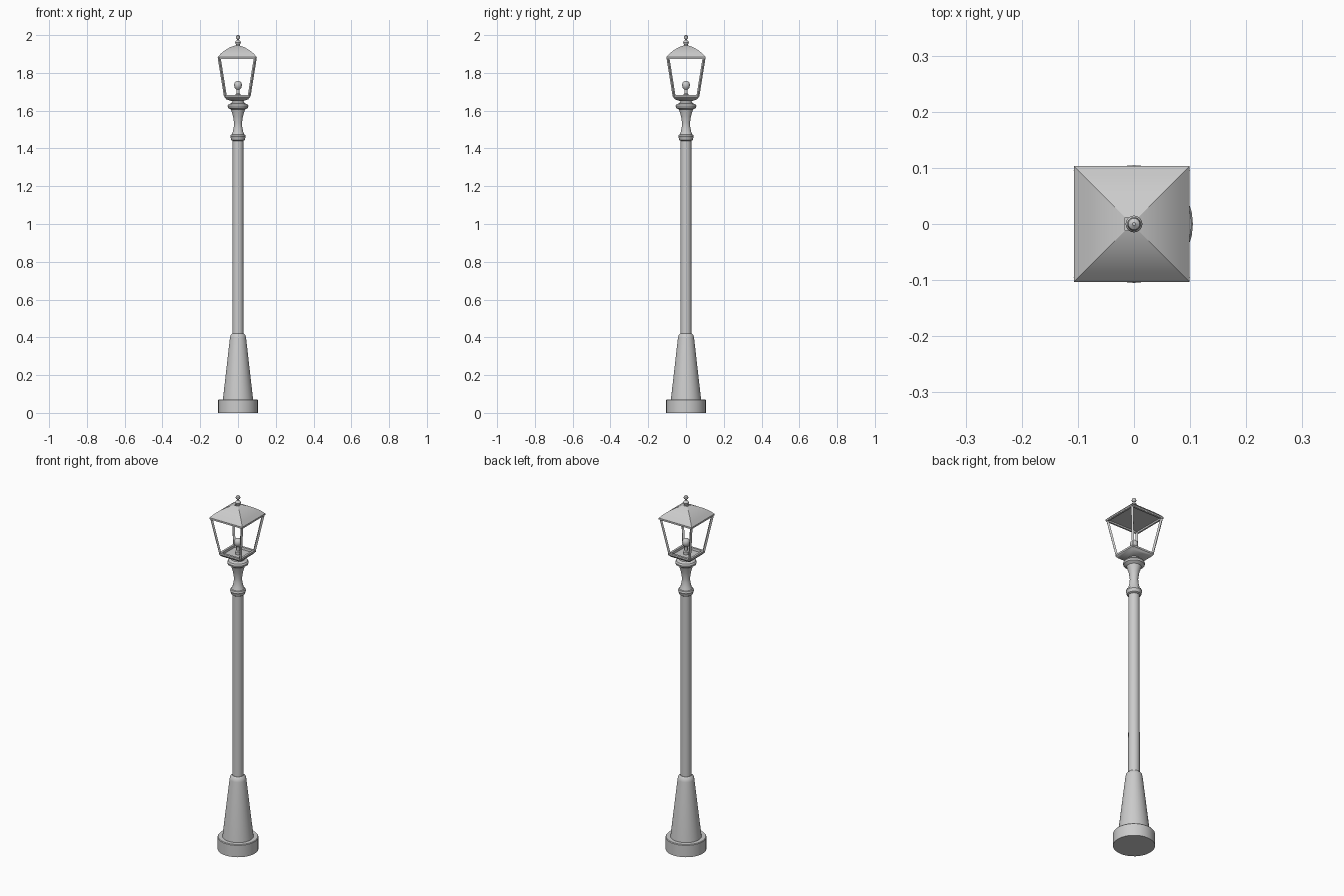
import bpy, bmesh, math
from mathutils import Vector

cube = bpy.data.objects.get("Cube")
if cube:
    bpy.data.objects.remove(cube, do_unlink=True)

metal = bpy.data.materials.new("grey_metal")
metal.use_nodes = True
GREY = (0.6, 0.6, 0.6, 1)
metal.diffuse_color = GREY
metal.node_tree.nodes["Principled BSDF"].inputs["Base Color"].default_value = GREY

CX = -0.004   # the lantern sits slightly off the pole axis


def finish(name, bm, angle=35):
    bmesh.ops.recalc_face_normals(bm, faces=bm.faces)
    mesh = bpy.data.meshes.new(name)
    bm.to_mesh(mesh)
    bm.free()
    obj = bpy.data.objects.new(name, mesh)
    bpy.context.collection.objects.link(obj)
    mesh.materials.append(metal)
    bpy.ops.object.select_all(action='DESELECT')
    obj.select_set(True)
    bpy.context.view_layer.objects.active = obj
    bpy.ops.object.shade_smooth_by_angle(angle=math.radians(angle))
    return obj


def loft(name, profile, sides, x=0.0, turn=0.0, caps=(True, True), angle=35):
    """Stack rings of (radius, height) and skin them."""
    bm = bmesh.new()
    rings = []
    for r, z in profile:
        rings.append([bm.verts.new((x + r * math.cos(turn + math.tau * i / sides),
                                    r * math.sin(turn + math.tau * i / sides), z))
                      for i in range(sides)])
    for a, b in zip(rings, rings[1:]):
        for i in range(sides):
            j = (i + 1) % sides
            bm.faces.new((a[i], a[j], b[j], b[i]))
    if caps[0]:
        bm.faces.new(rings[0])
    if caps[1]:
        bm.faces.new(rings[-1])
    return finish(name, bm, angle)


def square_loft(name, profile, **kw):
    """Loft with square rings given by half width."""
    return loft(name, [(h * math.sqrt(2), z) for h, z in profile], 4, CX, math.pi / 4, **kw)


def bar(name, start, end, width):
    """Square bar between two points."""
    start, end = Vector(start), Vector(end)
    bm = bmesh.new()
    bmesh.ops.create_cube(bm, size=1)
    axis = end - start
    bmesh.ops.scale(bm, vec=(width, width, axis.length), verts=bm.verts)
    turn = Vector((axis.x, axis.y, 0)).to_track_quat('X', 'Z') if axis.z == 0 else None
    rot = axis.to_track_quat('Z', 'Y') if turn is None else turn @ Vector((1, 0, 0)).rotation_difference(Vector((1, 0, 0)))
    if axis.z == 0:
        rot = axis.to_track_quat('Z', 'X')
    bmesh.ops.rotate(bm, cent=(0, 0, 0), matrix=rot.to_matrix(), verts=bm.verts)
    bmesh.ops.translate(bm, vec=(start + end) / 2, verts=bm.verts)
    return finish(name, bm)


# Pedestal, pole and turned neck
loft("base_drum", [(0.105, 0), (0.105, 0.067), (0.102, 0.071)], 32)
loft("tapered_pedestal", [(0.08, 0.07), (0.043, 0.395), (0.04, 0.41), (0.03, 0.42)], 32)
loft("pole", [(0.029, 0.41), (0.028, 1.45)], 32)
loft("collar", [(0.028, 1.44), (0.036, 1.445), (0.038, 1.455), (0.041, 1.462),
                (0.038, 1.472), (0.03, 1.476)], 32)
loft("turned_neck", [(0.034, 1.472), (0.027, 1.49), (0.022, 1.515), (0.021, 1.535),
                     (0.026, 1.57), (0.034, 1.595), (0.037, 1.605), (0.053, 1.615),
                     (0.055, 1.625), (0.05, 1.634), (0.034, 1.64), (0.028, 1.655)], 32)

# Lantern floor: tapered underside with a raised rim
square_loft("lantern_floor", [(0.03, 1.65), (0.058, 1.66), (0.068, 1.672), (0.068, 1.682),
                              (0.056, 1.682), (0.054, 1.67)])

# Corner posts and rails under the eave
CORNERS = [(-1, -1), (1, -1), (1, 1), (-1, 1)]
for k, (sx, sy) in enumerate(CORNERS):
    bar(f"corner_post_{k + 1}", (CX + sx * 0.063, sy * 0.063, 1.677),
        (CX + sx * 0.096, sy * 0.096, 1.882), 0.011)
    nx, ny = CORNERS[(k + 1) % 4]
    bar(f"eave_rail_{k + 1}", (CX + sx * 0.097, sy * 0.097, 1.879),
        (CX + nx * 0.097, ny * 0.097, 1.879), 0.009)

# Hollow curved roof
square_loft("roof", [(0.095, 1.877), (0.103, 1.877), (0.103, 1.885), (0.086, 1.903),
                     (0.065, 1.92), (0.04, 1.935), (0.012, 1.945), (0.012, 1.938),
                     (0.04, 1.928), (0.065, 1.912), (0.095, 1.885)], caps=(False, True), angle=25)

# Finial of two stacked balls
loft("finial", [(0.013, 1.94), (0.009, 1.947), (0.013, 1.954), (0.015, 1.961), (0.012, 1.968),
                (0.006, 1.973), (0.005, 1.978), (0.01, 1.982), (0.012, 1.988),
                (0.01, 1.995), (0.003, 2.0)], 20)

# Lamp holder and bulb
loft("lamp_holder", [(0.014, 1.668), (0.014, 1.685), (0.009, 1.69), (0.009, 1.72)], 20)
loft("bulb", [(0.009, 1.712), (0.018, 1.722), (0.021, 1.735), (0.018, 1.748),
              (0.011, 1.755), (0.002, 1.757)], 20)
